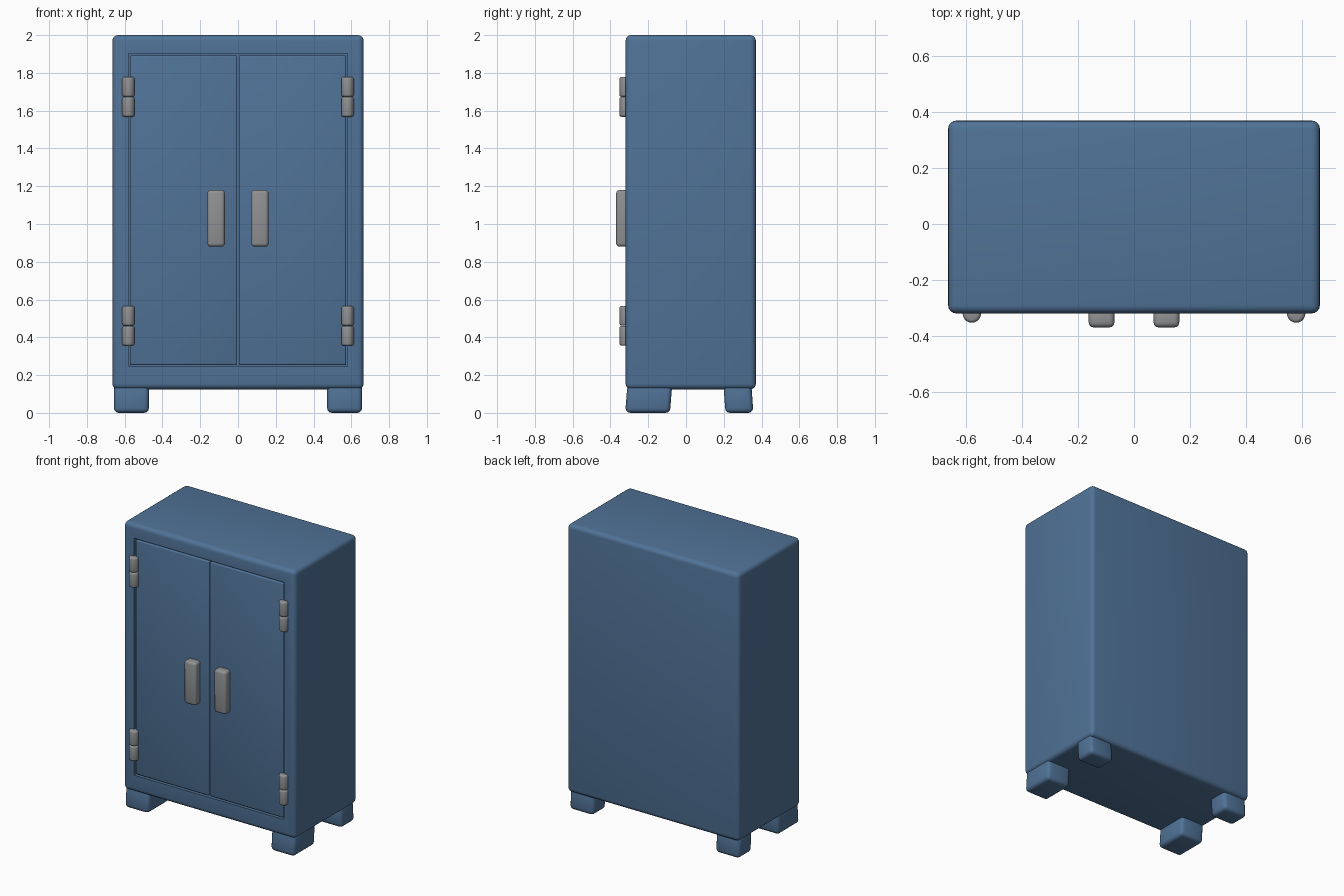
import bpy, bmesh, math
from mathutils import Vector

cube = bpy.data.objects.get("Cube")
if cube:
    bpy.data.objects.remove(cube, do_unlink=True)


def material(name, rgb):
    m = bpy.data.materials.new(name)
    m.use_nodes = True
    m.diffuse_color = (*rgb, 1)
    m.node_tree.nodes["Principled BSDF"].inputs["Base Color"].default_value = (*rgb, 1)
    return m


blue = material("steel blue paint", (0.08, 0.17, 0.31))
grey = material("grey metal", (0.28, 0.285, 0.295))


def rounded_box(bm, lo, hi, radius, segments=3):
    lo, hi = Vector(lo), Vector(hi)
    bmesh.ops.create_cube(bm, size=1)
    for v in bm.verts:
        v.co = Vector((lo[i] + (v.co[i] + 0.5) * (hi[i] - lo[i]) for i in range(3)))
    bmesh.ops.bevel(bm, geom=bm.edges[:], offset=radius, segments=segments,
                    profile=0.5, affect='EDGES')


def finish(bm, name, mat):
    bmesh.ops.recalc_face_normals(bm, faces=bm.faces[:])
    mesh = bpy.data.meshes.new(name)
    bm.to_mesh(mesh)
    bm.free()
    mesh.materials.append(mat)
    obj = bpy.data.objects.new(name, mesh)
    bpy.context.collection.objects.link(obj)
    bpy.ops.object.select_all(action='DESELECT')
    bpy.context.view_layer.objects.active = obj
    obj.select_set(True)
    bpy.ops.object.shade_smooth_by_angle(angle=math.radians(40))
    return obj


def box(name, mat, lo, hi, radius, flare=0):
    bm = bmesh.new()
    rounded_box(bm, lo, hi, radius)
    # Optional forward or backward lean of the lower half
    for v in bm.verts:
        if v.co.z < (lo[2] + hi[2]) / 2:
            v.co.y += flare
    return finish(bm, name, mat)


# Cabinet body with a shallow recess for the doors
bm = bmesh.new()
rounded_box(bm, (-0.665, -0.32, 0.125), (0.665, 0.37, 2.0), 0.03, 4)
front = min(bm.faces, key=lambda f: f.calc_center_median().y)
bmesh.ops.inset_individual(bm, faces=[front], thickness=0.04)
for v in front.verts:
    v.co.x = math.copysign(0.58, v.co.x)
    v.co.z = 1.903 if v.co.z > 1 else 0.245
bmesh.ops.inset_individual(bm, faces=[front], thickness=0)
for v in front.verts:
    v.co.y += 0.04
finish(bm, "cabinet_body", blue)

for side, s in (("right", -1), ("left", 1)):
    # Doors and handles
    xs = sorted((s * 0.004, s * 0.572))
    box(side + "_door", blue, (xs[0], -0.318, 0.254), (xs[1], -0.27, 1.892), 0.007)
    xs = sorted((s * 0.07, s * 0.162))
    box(side + "_handle", grey, (xs[0], -0.37, 0.88), (xs[1], -0.3, 1.18), 0.018)

    # Feet, deeper at the front
    xs = sorted((s * 0.472, s * 0.657))
    box(side + "_front_foot", blue, (xs[0], -0.312, 0), (xs[1], -0.075, 0.15), 0.025, -0.008)
    box(side + "_back_foot", blue, (xs[0], 0.2, 0), (xs[1], 0.348, 0.15), 0.025, 0.007)

    # Hinges, each of two stacked rounded barrels
    for level, z in (("lower", 0.461), ("upper", 1.673)):
        for part, dz in (("bottom", -0.053), ("top", 0.053)):
            bm = bmesh.new()
            bmesh.ops.create_cone(bm, cap_ends=True, segments=20, radius1=0.033,
                                  radius2=0.033, depth=0.105)
            rims = [e for e in bm.edges if abs(e.verts[0].co.z - e.verts[1].co.z) < 0.01]
            bmesh.ops.bevel(bm, geom=rims, offset=0.012, segments=3,
                            profile=0.5, affect='EDGES')
            bmesh.ops.translate(bm, verts=bm.verts[:], vec=(s * 0.58, -0.32, z + dz))
            finish(bm, f"{side}_{level}_hinge_{part}", grey)
